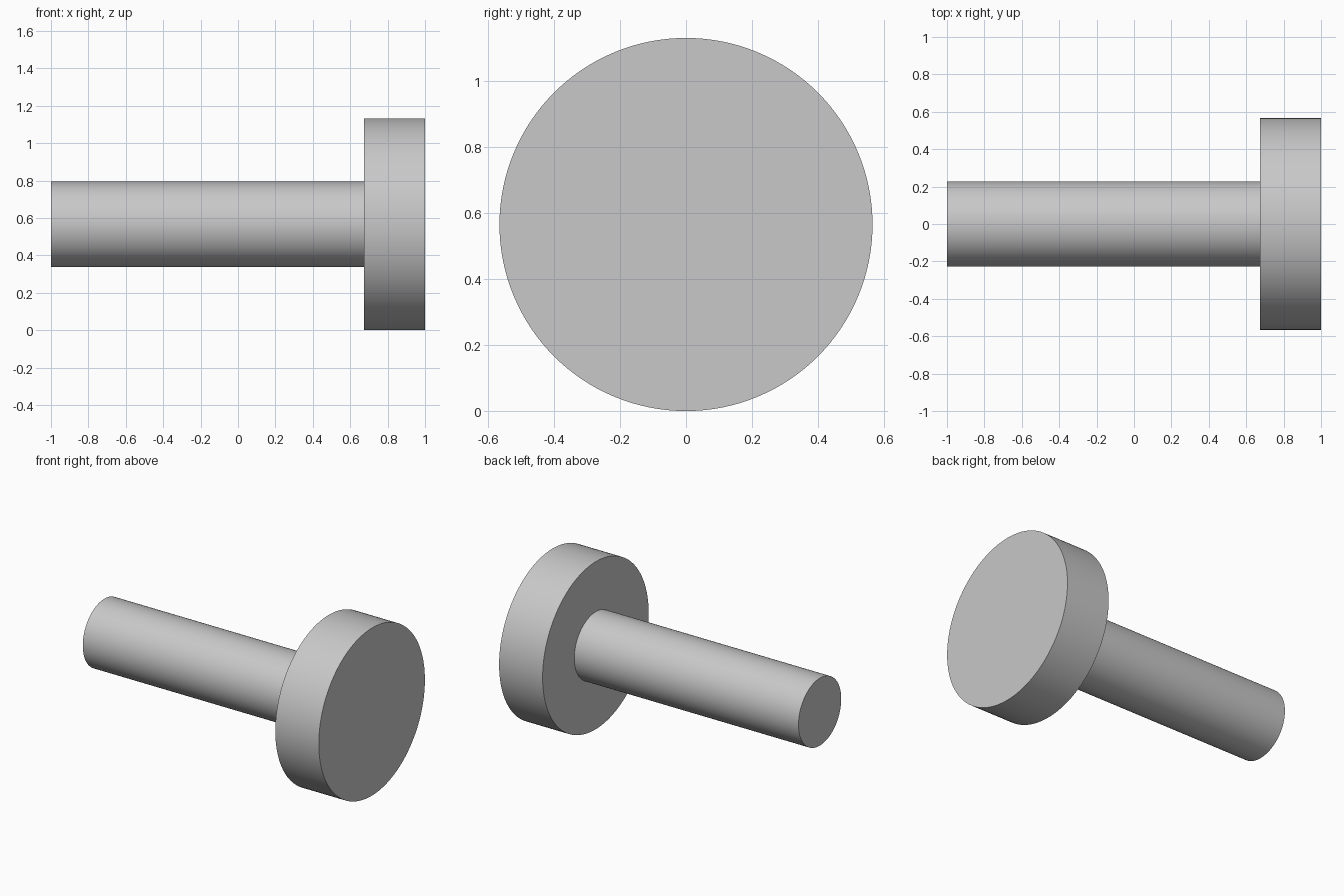
import bpy
import bmesh
import math
from mathutils import Matrix, Vector

cube = bpy.data.objects.get("Cube")
if cube:
    bpy.data.objects.remove(cube, do_unlink=True)

HEAD_R, SHAFT_R = 0.566, 0.228
TIP_X, SHOULDER_X, END_X = -1.0, 0.675, 1.0
SIDES = 128

# Plain grey metal
grey = bpy.data.materials.new("grey_metal")
grey.use_nodes = True
colour = (0.58, 0.58, 0.58, 1)
grey.diffuse_color = colour
grey.node_tree.nodes["Principled BSDF"].inputs["Base Color"].default_value = colour

# Shaft and head turned as one solid from a stepped profile about the x axis
profile = [(TIP_X, SHAFT_R), (SHOULDER_X, SHAFT_R),
           (SHOULDER_X, HEAD_R), (END_X, HEAD_R)]
bm = bmesh.new()
rings = []
for x, radius in profile:
    rings.append([])
    for i in range(SIDES):
        turn = Matrix.Rotation(math.tau * i / SIDES, 3, "X")
        rings[-1].append(bm.verts.new(turn @ Vector((x, 0, radius))))

for a, b in zip(rings, rings[1:]):
    for i in range(SIDES):
        j = (i + 1) % SIDES
        bm.faces.new((a[i], a[j], b[j], b[i]))

# Flat end caps
bm.faces.new(rings[0])
bm.faces.new(rings[-1])
bmesh.ops.recalc_face_normals(bm, faces=bm.faces)

mesh = bpy.data.meshes.new("headed_pin")
bm.to_mesh(mesh)
bm.free()
mesh.materials.append(grey)
pin = bpy.data.objects.new("headed_pin", mesh)
pin.location.z = HEAD_R
bpy.context.collection.objects.link(pin)

# Smooth round walls, crisp rims
bpy.ops.object.select_all(action="DESELECT")
pin.select_set(True)
bpy.context.view_layer.objects.active = pin
bpy.ops.object.shade_smooth_by_angle(angle=math.radians(30))
